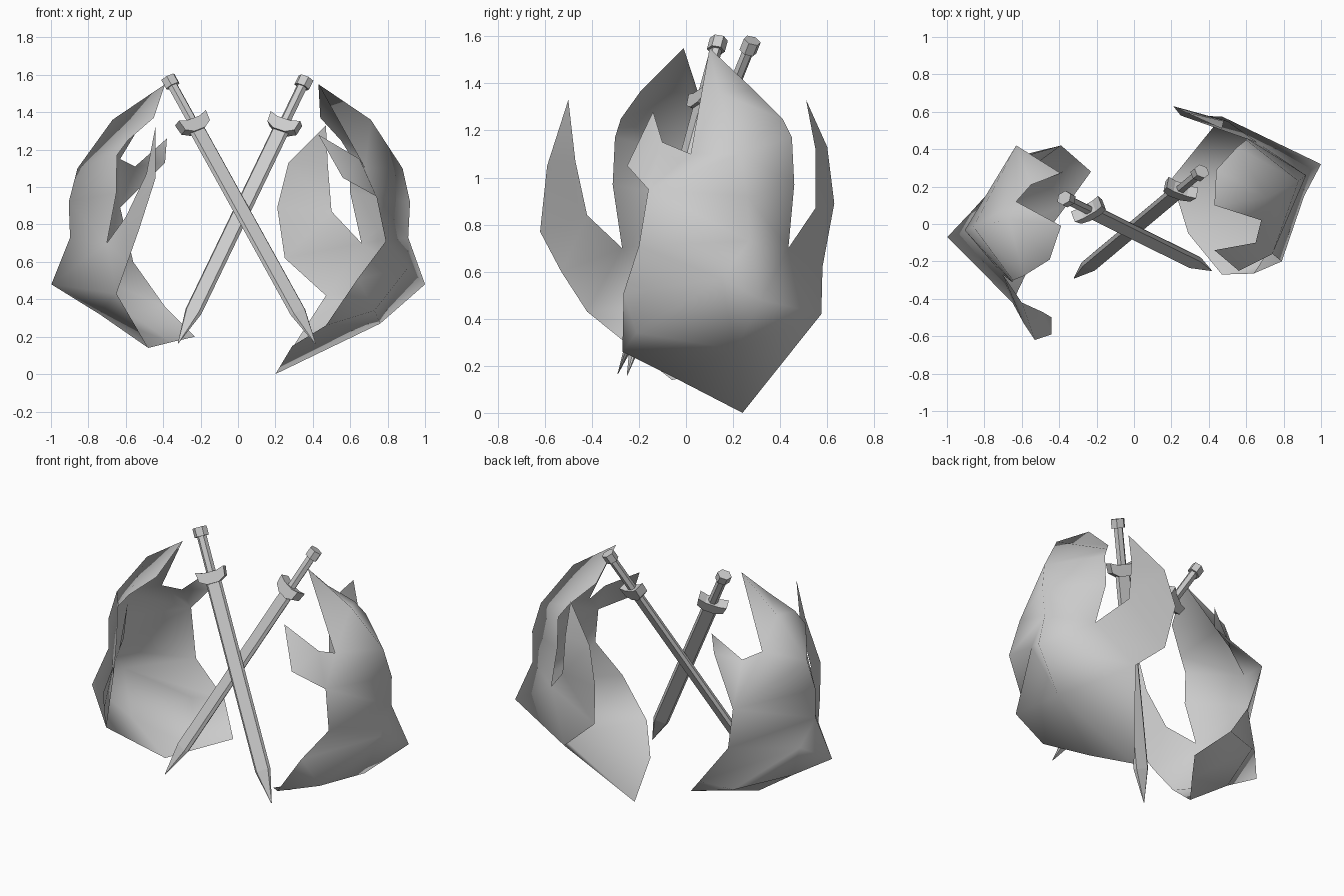
import bpy, bmesh
from math import cos, sin, tau, radians
from mathutils import Vector, Matrix

cube = bpy.data.objects.get("Cube")
if cube:
    bpy.data.objects.remove(cube, do_unlink=True)

grey = bpy.data.materials.new("plain_grey")
grey.use_nodes = True
shade = (0.6, 0.6, 0.6, 1)
grey.diffuse_color = shade
grey.node_tree.nodes["Principled BSDF"].inputs["Base Color"].default_value = shade


def add_object(name, bm):
    mesh = bpy.data.meshes.new(name)
    bm.to_mesh(mesh)
    bm.free()
    mesh.materials.append(grey)
    obj = bpy.data.objects.new(name, mesh)
    bpy.context.scene.collection.objects.link(obj)
    return obj


# Surface strip between two rails; a point repeated along a rail makes a triangle
def strip(bm, rail_a, rail_b):
    for a0, a1, b1, b0 in zip(rail_a, rail_a[1:], rail_b[1:], rail_b):
        corners = []
        for co in (a0, a1, b1, b0):
            if co not in corners:
                corners.append(co)
        bm.faces.new([bm.verts.new(co) for co in corners])


# Curved shell: ridge down the outside, back and front edges, wing, claw and underside
def shell(name, ridge, back, wing_outer, wing_inner, front, claw, fold, under):
    tip, crown, shoulder, side, waist = ridge
    notch, wrist, bend, edge, corner = front
    flare, keel, point, lip = under
    root, hollow = wing_outer[0], back[-1]
    bm = bmesh.new()
    # Back panel
    strip(bm, [tip, *back, root], [tip, crown, shoulder, shoulder, side, waist, flare])
    # Front panel
    strip(bm, [*ridge, *fold], [tip, notch, wrist, wrist, bend, edge, corner])
    # Claw and wing
    strip(bm, [notch, *claw[:2]], [wrist, wrist, claw[2]])
    strip(bm, wing_outer, [hollow, hollow, *wing_inner, wing_outer[-1]])
    # Underside
    strip(bm, [waist, flare, keel, lip], [waist, *fold, corner])
    strip(bm, [root, point, lip], [flare, keel, keel])
    bmesh.ops.remove_doubles(bm, verts=bm.verts, dist=.001)
    bmesh.ops.recalc_face_normals(bm, faces=bm.faces)
    bmesh.ops.triangulate(bm, faces=bm.faces)
    for face in bm.faces:
        face.smooth = True
    add_object(name, bm)


ridge = [(.43, .1, 1.55), (.71, .14, 1.36), (.88, .23, 1.1), (.92, .26, .92), (.91, .27, .73)]
back = [(.44, .29, 1.37), (.55, .41, 1.25), (.6, .45, 1.17), (.6, .46, .97), (.66, .435, .7)]
fold = [(.91, .15, .57), (.73, -.21, .34)]
flare = (1, .32, .48)

shell("left_shell", ridge, back,
      wing_outer=[(.47, .575, .42), (.25, .58, .62), (.21, .63, .89), (.27, .6, 1.13),
                  (.47, .51, 1.33)],
      wing_inner=[(.5, .55, .87), (.48, .55, 1.12)],
      front=[(.68, .02, 1.1), (.74, -.16, .95), (.79, -.2, .71), (.64, -.265, .51),
             (.47, -.27, .26)],
      claw=[(.65, -.1, 1.15), (.43, -.14, 1.28), (.56, -.25, 1.05)],
      fold=fold,
      under=[flare, (.76, .21, .27), (.2, .24, 0), (.29, -.05, .15)])

# Opposite shell: the same body turned about its tip, with its own wing, claw and hem
turn = (Matrix.Translation((-.39, -.01, 0)) @ Matrix.Rotation(radians(164.5), 4, "Z")
        @ Matrix.Translation((-.43, -.1, 0)))


def turned(points):
    return [tuple(turn @ Vector(co)) for co in points]


shell("right_shell", turned(ridge), turned(back),
      wing_outer=[(-.65, -.42, .43), (-.59, -.53, .6), (-.53, -.62, .77), (-.44, -.59, 1.05),
                  (-.44, -.5, 1.33)],
      wing_inner=[(-.6, -.42, .84), (-.49, -.47, 1.07)],
      front=[(-.63, .12, 1.15), (-.63, .42, .89), (-.56, .37, .6), (-.39, .42, .36),
             (-.23, .28, .2)],
      claw=[(-.55, .21, 1.11), (-.38, .28, 1.26), (-.39, .27, 1.13)],
      fold=turned(fold),
      under=[*turned([flare]), (-.74, -.03, .32), (-.48, -.06, .14), (-.36, .1, .17)])


# Swords: lofted along the local z axis from pommel (zero) to point
def loft(bm, rings):
    loops = [[bm.verts.new(co) for co in ring] for ring in rings]
    n = len(loops[0])
    for low, high in zip(loops, loops[1:]):
        for i in range(n):
            j = (i + 1) % n
            bm.faces.new((low[i], low[j], high[j], high[i]))
    bm.faces.new(loops[0][::-1])
    bm.faces.new(loops[-1])


def hexagon(radius, z):
    return [(radius * cos(tau * i / 6), .85 * radius * sin(tau * i / 6), z) for i in range(6)]


def blade_ring(w, t, z):
    return [(w, 0, z), (w * .75, t, z), (-w * .75, t, z),
            (-w, 0, z), (-w * .75, -t, z), (w * .75, -t, z)]


def sword(name, top, tip, across):
    axis = Vector(tip) - Vector(top)
    length = axis.length
    axis.normalize()
    across = Vector(across)
    across = (across - axis * across.dot(axis)).normalized()
    frame = Matrix((across, axis.cross(across), axis)).transposed().to_4x4()
    frame.translation = top
    # Guard: a bar with swept ends
    outline = [(-.088, .235), (-.04, .25), (.04, .25), (.088, .235),
               (.08, .295), (.035, .32), (-.035, .32), (-.08, .295)]
    parts = dict(
        pommel=[hexagon(.044, -.02), hexagon(.044, .035)],
        grip=[hexagon(.029, .035), hexagon(.029, .27)],
        guard=[[(x, y, z) for x, z in outline] for y in (-.032, .032)],
        blade=[blade_ring(.047, .018, .29), blade_ring(.047, .018, length - .2),
               blade_ring(.002, .001, length)])
    for part, rings in parts.items():
        bm = bmesh.new()
        loft(bm, rings)
        bmesh.ops.recalc_face_normals(bm, faces=bm.faces)
        add_object(name + "_" + part, bm).matrix_world = frame


sword("right_sword", (-.365, .135, 1.57), (.415, -.25, .16), (.93, .36, 0))
sword("left_sword", (.355, .275, 1.565), (-.32, -.29, .165), (.98, -.2, 0))
